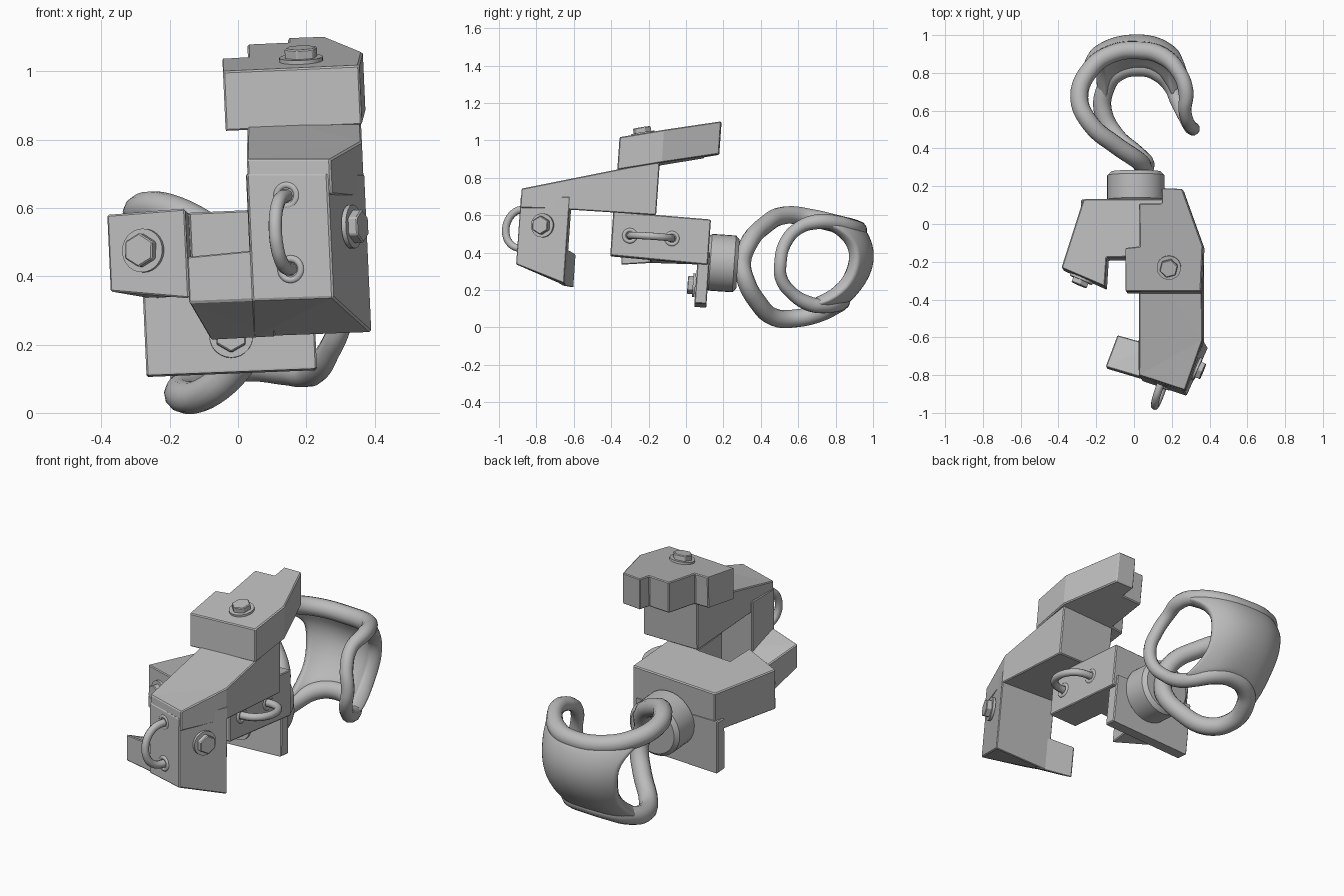
import bpy, bmesh, math
from mathutils import Vector

if "Cube" in bpy.data.objects:
    bpy.data.objects.remove(bpy.data.objects["Cube"])

grey = bpy.data.materials.new("steel_grey")
grey.diffuse_color = (0.5, 0.5, 0.5, 1)
grey.use_nodes = True
grey.node_tree.nodes["Principled BSDF"].inputs["Base Color"].default_value = grey.diffuse_color


def make(name, bm, bevel=0.0, smooth=None):
    bmesh.ops.recalc_face_normals(bm, faces=bm.faces)
    me = bpy.data.meshes.new(name)
    bm.to_mesh(me)
    bm.free()
    me.materials.append(grey)
    ob = bpy.data.objects.new(name, me)
    bpy.context.collection.objects.link(ob)
    if bevel:
        m = ob.modifiers.new("edge", 'BEVEL')
        m.width, m.segments, m.limit_method = bevel, 1, 'ANGLE'
        m.angle_limit = math.radians(35)
    if smooth:
        bpy.ops.object.select_all(action='DESELECT')
        bpy.context.view_layer.objects.active = ob
        ob.select_set(True)
        bpy.ops.object.shade_smooth_by_angle(angle=math.radians(smooth))
    return ob


# Slab from (x, y, z_bottom, z_top) corners, leaning with height
def slab(name, pts, zref):
    bm = bmesh.new()

    def v(x, y, z):
        return bm.verts.new((x - .045 * (z - zref), y + .07 * (z - zref), z))
    lo = [v(p[0], p[1], p[2]) for p in pts]
    hi = [v(p[0], p[1], p[3]) for p in pts]
    n = len(pts)
    caps = [bm.faces.new(lo[::-1]), bm.faces.new(hi)]
    for i in range(n):
        j = (i + 1) % n
        bm.faces.new((lo[i], lo[j], hi[j], hi[i]))
    bmesh.ops.triangulate(bm, faces=caps)
    return make(name, bm, .005)


# Disc or prism along a direction
def disc(name, pos, nrm, r, h, sides, bevel=0, smooth=None):
    bm = bmesh.new()
    bmesh.ops.create_cone(bm, cap_ends=True, segments=sides, radius1=r, radius2=r, depth=h)
    nrm = Vector(nrm).normalized()
    q = nrm.to_track_quat('Z', 'Y')
    for v in bm.verts:
        v.co = q @ v.co + Vector(pos) + nrm * h / 2
    return make(name, bm, bevel, smooth)


def bolt(name, pos, nrm):
    disc(name + "_washer", pos, nrm, .064, .014, 28, 0, 40)
    disc(name + "_head", pos, nrm, .05, .042, 6, .004)


# Tube along a smooth path of (x, y, z, radius)
def tube(name, pts, cyclic=False, sides=3):
    cu = bpy.data.curves.new(name, 'CURVE')
    cu.dimensions, cu.bevel_depth, cu.bevel_resolution = '3D', 1.0, sides
    cu.resolution_u, cu.use_fill_caps = 5, True
    sp = cu.splines.new('BEZIER')
    sp.bezier_points.add(len(pts) - 1)
    for b, p in zip(sp.bezier_points, pts):
        b.co, b.radius = p[:3], p[3]
        b.handle_left_type = b.handle_right_type = 'AUTO'
    sp.use_cyclic_u = cyclic
    cu.materials.append(grey)
    ob = bpy.data.objects.new(name, cu)
    bpy.context.collection.objects.link(ob)


def handle(name, a, b, nrm, out):
    a, b, n = Vector(a), Vector(b), Vector(nrm).normalized()
    path = []
    for i in range(9):
        t = math.pi * i / 8
        p = a.lerp(b, .5 - .5 * math.cos(t)) + n * (out * math.sin(t) ** .8 if 0 < i < 8 else -.02)
        path.append((*p, .02))
    tube(name, path)
    u = n.orthogonal().normalized()
    w = n.cross(u)
    for k, c in enumerate((a, b)):
        ring = [c + (u * math.cos(t) + w * math.sin(t)) * .031 for t in
                [i * math.pi / 5 for i in range(10)]]
        tube(f"{name}_collar_{k}", [(*p, .011) for p in ring], True, 2)


# Upper clamp: stepped top block
top = [(-.045, -.355), (.355, -.355), (.367, -.12), (.26, .18), (.15, .185),
       (.15, .105), (.03, .105), (.03, -.12), (-.045, -.128)]


def top_z(x, y):
    return 1.0 + .044 * (x + .045) + .165 * (y + .355)


slab("upper_top_block", [(x, y, top_z(x, y) - .175, top_z(x, y)) for x, y in top], 1.02)

# Upper clamp: sloping arm, front leg and foot
slab("upper_arm", [(.035, -.15, .60, .886), (.365, -.15, .60, .89), (.365, -.62, .63, .795),
                   (.27, -.88, .64, .742), (.026, -.80, .65, .742)], .74)
slab("upper_front_leg", [(.03, -.62, .222, .70), (.378, -.63, .235, .70),
                         (.269, -.895, .338, .70), (.032, -.815, .33, .70)], .55)
slab("upper_foot", [(-.15, -.757, .323, .458), (-.09, -.585, .212, .39),
                    (.1, -.64, .222, .42), (.1, -.832, .333, .482)], .45)

# Lower clamp: two-pronged body and hanging plate
body = [(-.27, .135, .335), (.23, .135, .335), (.225, -.39, .385), (.05, -.39, .38),
        (.05, -.175, .36), (-.145, -.175, .345), (-.155, -.33, .335), (-.385, -.23, .355)]
slab("lower_body", [(x, y, z, .62 + .045 * (x - .22) - .083 * (y + .385)) for x, y, z in body], .6)
slab("lower_plate", [(-.272, .05, .11, .40), (.228, .05, .13, .40),
                     (.228, .115, .125, .40), (-.272, .115, .105, .40)], .2)

# Bolts
bolt("top_bolt", (.185, -.23, 1.028), (-.04, -.16, 1))
bolt("leg_side_bolt", (.327, -.765, .545), (.92, -.38, .05))
bolt("prong_bolt", (-.275, -.285, .475), (-.4, -.92, .05))
bolt("plate_bolt", (-.02, .05, .225), (0, -1, .07))

# Bar handles
handle("front_handle", (.143, -.84, .636), (.155, -.86, .42), (-.33, -.95, 0), .12)
handle("side_handle", (.228, -.30, .49), (.228, -.075, .475), (1, 0, .045), .12)

# Hub joining the body and the hook
disc("hook_hub", (.01, .11, .35), (0, 1, -.07), .152, .168, 32, .02, 40)

# Hook: upper and lower rails joined at neck and tip
U = [(-.29, .67, .585), (-.23, .82, .55), (-.12, .90, .53), (.02, .92, .52),
     (.15, .89, .53), (.24, .80, .56), (.275, .70, .565)]
L = [(-.165, .60, .05), (-.15, .72, .08), (-.09, .80, .12), (.03, .83, .14),
     (.13, .80, .13), (.20, .72, .115), (.23, .65, .13)]
M = [(-.29, .74, .335), (-.23, .86, .335), (-.12, .94, .335), (.02, .965, .335),
     (.14, .94, .335), (.235, .86, .335), (.28, .74, .335)]
neck_up = [(.05, .30, .345), (.03, .33, .44), (-.10, .42, .545), (-.23, .53, .60)]
neck_low = [(-.10, .47, .055), (.0, .38, .14), (.06, .32, .25)]
tip = [(.27, .60, .53), (.29, .53, .45), (.315, .505, .345), (.30, .51, .26), (.265, .57, .18)]
loop = [(*p, .048) for p in neck_up + U[:5]] + [(*p, .04) for p in U[5:]]
loop += [(*p, .034) for p in tip]
loop += [(*p, .04) for p in L[:4:-1]] + [(*p, .048) for p in L[4::-1] + neck_low]
tube("hook_rails", loop, True, 4)


def along(pts, t):
    f = t * (len(pts) - 1)
    i = min(int(f), len(pts) - 2)
    f -= i
    p = [Vector(pts[max(0, min(len(pts) - 1, i + k))]) for k in (-1, 0, 1, 2)]
    return (p[1] * 2 + (p[2] - p[0]) * f + (p[0] * 2 - p[1] * 5 + p[2] * 4 - p[3]) * f * f
            + (p[1] * 3 - p[0] - p[2] * 3 + p[3]) * f ** 3) / 2


# Hook: curved web between the rails, cut back in rounded openings at both ends
bm = bmesh.new()
rows = []
NV, NT = 10, 18
for j in range(NV + 1):
    v = -1 + 2 * j / NV
    row = []
    for i in range(NT + 1):
        t = .5 + (i / NT - .5) * (1 - .42 * (1 - v ** 4))
        p = (along(U, t) * (v * (v + 1) / 2) + along(M, t) * (1 - v * v)
             + along(L, t) * (v * (v - 1) / 2))
        row.append(bm.verts.new(p))
    rows.append(row)
for a, b in zip(rows, rows[1:]):
    for i in range(NT):
        bm.faces.new((a[i], a[i + 1], b[i + 1], b[i]))
web = make("hook_web", bm, 0, 60)
s = web.modifiers.new("thickness", 'SOLIDIFY')
s.thickness, s.offset = .07, 0
web.modifiers.new("round", 'SUBSURF').levels = 1
